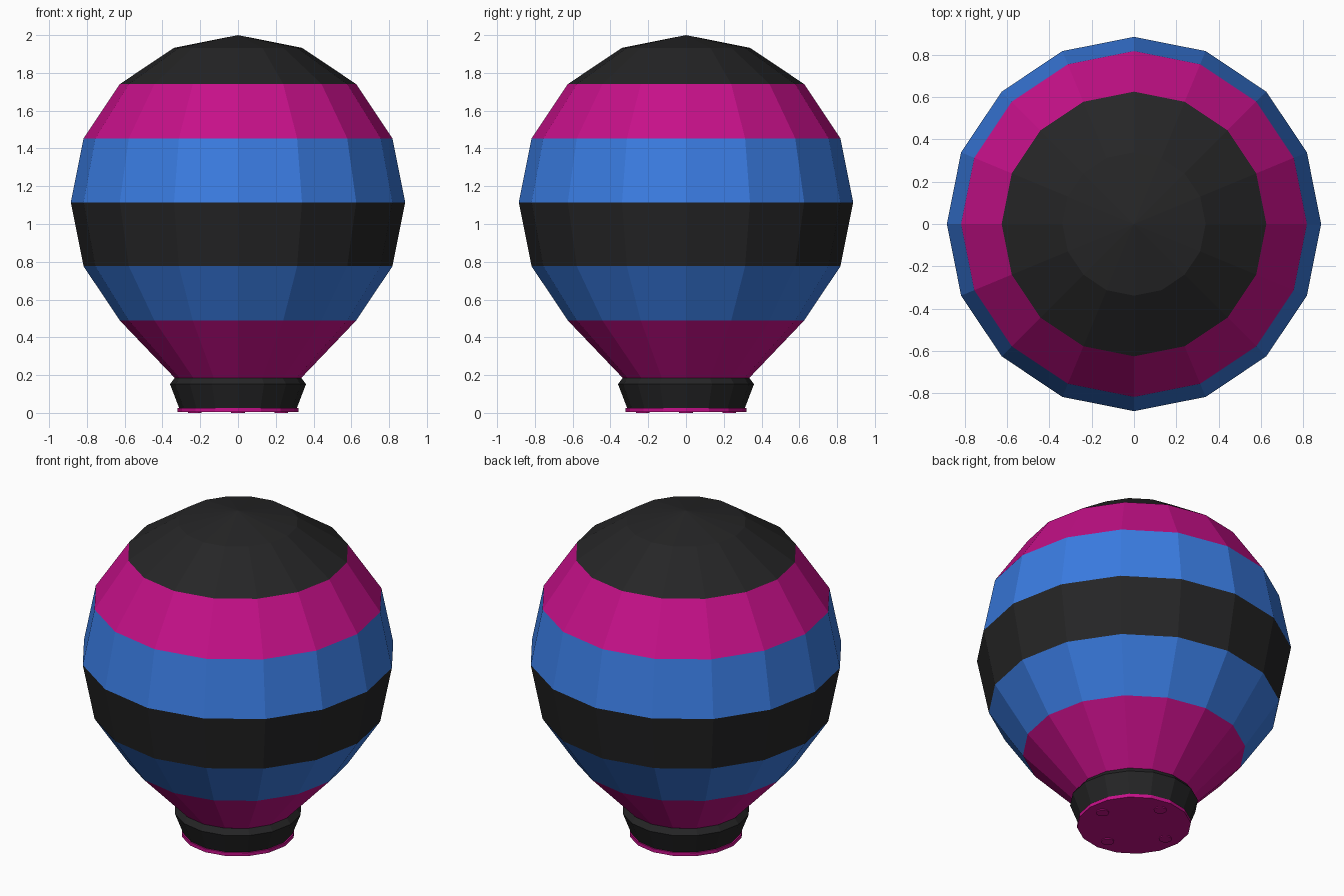
import bpy, bmesh, math

if "Cube" in bpy.data.objects:
    bpy.data.objects.remove(bpy.data.objects["Cube"])

SIDES = 16


def srgb(r, g, b):
    def lin(c):
        c /= 255
        return c / 12.92 if c <= 0.04045 else ((c + 0.055) / 1.055) ** 2.4
    return (lin(r), lin(g), lin(b), 1.0)


def material(name, rgb):
    m = bpy.data.materials.new(name)
    m.diffuse_color = srgb(*rgb)
    m.use_nodes = True
    m.node_tree.nodes["Principled BSDF"].inputs["Base Color"].default_value = m.diffuse_color
    return m


black = material("black", (37, 37, 38))
magenta = material("magenta", (198, 16, 137))
blue = material("blue", (58, 124, 226))


def lathe(name, profile, mats, bands=None, centre=(0, 0), sides=SIDES):
    """Revolve (radius, z) points, top to bottom; bands gives a material index per row."""
    bm = bmesh.new()
    rings = []
    for r, z in profile:
        n = sides if r > 0 else 1
        rings.append([bm.verts.new((centre[0] + r * math.cos(2 * math.pi * i / sides),
                                    centre[1] + r * math.sin(2 * math.pi * i / sides), z))
                      for i in range(n)])
    for row, (a, b) in enumerate(zip(rings, rings[1:])):
        for i in range(sides):
            j = (i + 1) % sides
            quad = [a[i % len(a)], b[i % len(b)], b[j % len(b)], a[j % len(a)]]
            face = bm.faces.new(list(dict.fromkeys(quad)))
            face.material_index = bands[row] if bands else 0
    # close the open ends
    if len(rings[0]) > 1:
        bm.faces.new(rings[0]).material_index = bands[0] if bands else 0
    if len(rings[-1]) > 1:
        bm.faces.new(rings[-1][::-1]).material_index = bands[-1] if bands else 0
    bmesh.ops.recalc_face_normals(bm, faces=bm.faces)
    mesh = bpy.data.meshes.new(name)
    bm.to_mesh(mesh)
    bm.free()
    for m in mats:
        mesh.materials.append(m)
    ob = bpy.data.objects.new(name, mesh)
    bpy.context.collection.objects.link(ob)
    return ob


# Striped balloon envelope: a faceted sphere with its lowest row drawn down to the basket
R, CZ = 0.885, 1.115
envelope = [(R * math.sin(k * math.pi / 8) if k else 0, CZ + R * math.cos(k * math.pi / 8))
            for k in range(7)] + [(0.33, 0.18)]
lathe("balloon_envelope", envelope, [black, magenta, blue], [0, 0, 1, 2, 0, 2, 1])

# Tapered basket with a bevelled rim
lathe("basket", [(0.335, 0.185), (0.36, 0.152), (0.312, 0.027)], [black])

# Base plate and its four small studs
lathe("base_plate", [(0.32, 0.027), (0.32, 0.006)], [magenta])
for k in range(4):
    a = k * math.pi / 2
    lathe("base_stud_%d" % (k + 1), [(0.036, 0.008), (0.036, 0.0)], [magenta],
          centre=(0.23 * math.cos(a), 0.23 * math.sin(a)), sides=12)
